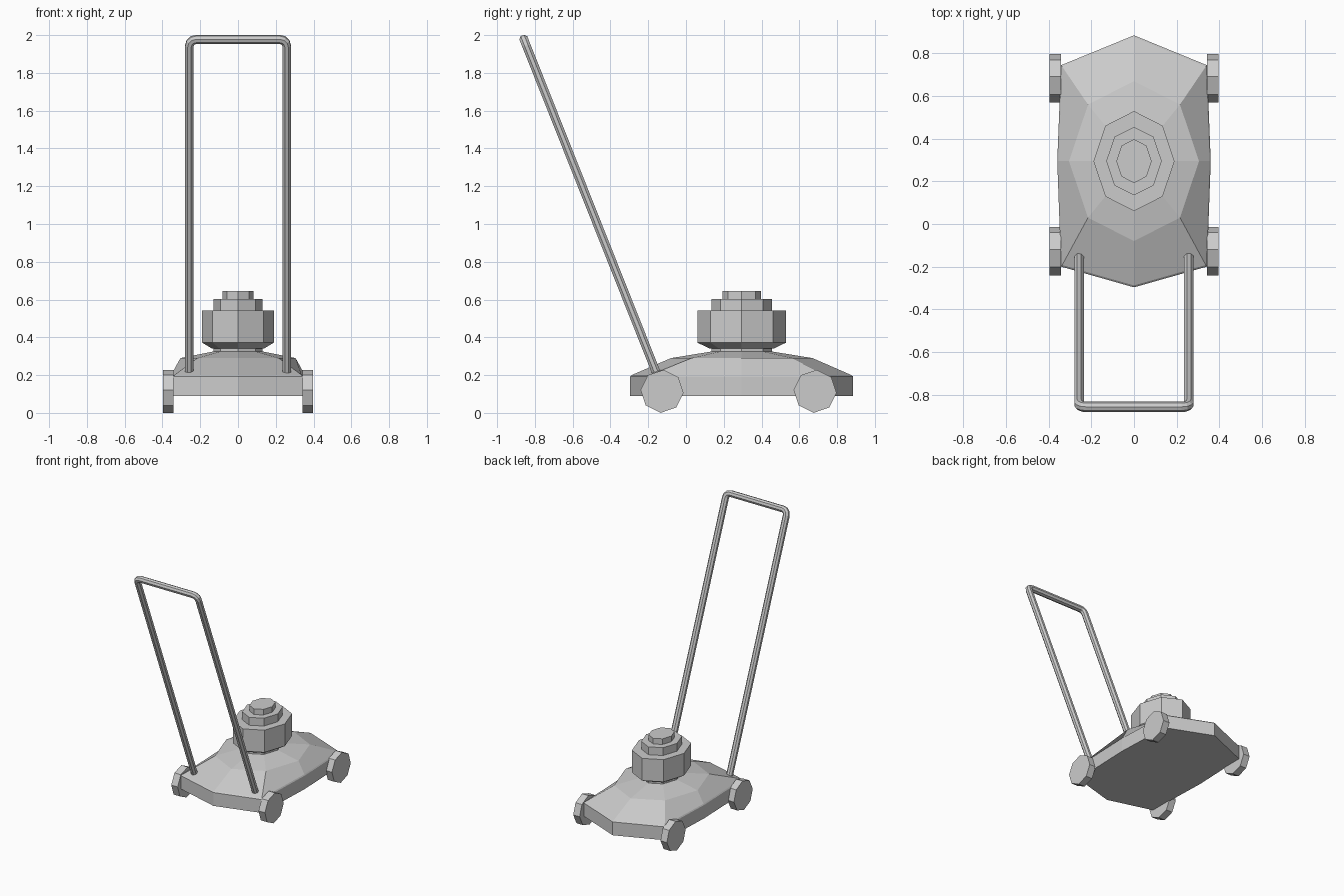
import bpy, bmesh, math
from mathutils import Vector

if "Cube" in bpy.data.objects:
    bpy.data.objects.remove(bpy.data.objects["Cube"])

CY = 0.295  # engine centre in y


def loft(name, rings):
    """Closed solid through a stack of point rings."""
    bm = bmesh.new()
    vs = [[bm.verts.new(p) for p in ring] for ring in rings]
    n = len(vs[0])
    for a, b in zip(vs, vs[1:]):
        for i in range(n):
            j = (i + 1) % n
            bm.faces.new((a[i], a[j], b[j], b[i]))
    bm.faces.new(vs[0][::-1])
    bm.faces.new(vs[-1])
    bmesh.ops.recalc_face_normals(bm, faces=bm.faces)
    me = bpy.data.meshes.new(name)
    bm.to_mesh(me)
    bm.free()
    ob = bpy.data.objects.new(name, me)
    bpy.context.collection.objects.link(ob)
    return ob


def oval(rx, ry, z):
    return [(rx * math.cos(k * math.pi / 4), CY + ry * math.sin(k * math.pi / 4), z)
            for k in range(8)]


def skirt(z, s=1.0):
    half = [(0.36, 0.295), (0.342, 0.745), (0, 0.885), (-0.342, 0.745),
            (-0.36, 0.295), (-0.342, -0.20), (0, -0.297), (0.342, -0.20)]
    return [(x * s, CY + (y - CY) * s, z) for x, y in half]


# Deck with sloped shoulders
loft("deck", [skirt(0.09), skirt(0.192), skirt(0.2, 0.985),
              oval(0.305, 0.375, 0.29), oval(0.13, 0.16, 0.325)])

# Engine: neck, flared body and two stepped caps
loft("engine", [oval(rx, rx * 1.235, z) for rx, z in (
    (0.13, 0.315), (0.13, 0.34), (0.14, 0.342), (0.19, 0.372), (0.19, 0.542),
    (0.13, 0.542), (0.13, 0.602), (0.083, 0.602), (0.083, 0.645))])

# Four octagonal wheels
for side, sx in (("left", -1), ("right", 1)):
    for end, y in (("front", -0.127), ("back", 0.683)):
        rings = []
        for x in (0.342, 0.396):
            rings.append([(sx * x,
                           y + 0.114 * math.cos(k * math.pi / 4 - 0.07),
                           0.114 + 0.114 * math.sin(k * math.pi / 4 - 0.07))
                          for k in range(8)])
        loft(f"{end}_{side}_wheel", rings)

# Bent tube handle
lo, hi = Vector((0, -0.158, 0.215)), Vector((0, -0.858, 1.977))
up = (hi - lo).normalized()
X, R = 0.257, 0.035
half = [Vector((X, 0, 0)) + lo]
for k in range(4):
    a = k * math.pi / 6
    half.append(hi + up * (R * math.sin(a) - R) + Vector((X - R + R * math.cos(a), 0, 0)))
path = half + [Vector((-p.x, p.y, p.z)) for p in reversed(half)]
# Octagonal section swept along the path
side_axis = Vector((0, up.z, -up.y))
rings = []
for i, p in enumerate(path):
    t = (path[min(i + 1, len(path) - 1)] - path[max(i - 1, 0)]).normalized()
    out = side_axis.cross(t)
    rings.append([p + 0.0245 * (math.cos(k * math.pi / 4 + math.pi / 8) * out
                                + math.sin(k * math.pi / 4 + math.pi / 8) * side_axis)
                  for k in range(8)])
loft("handle", rings)
